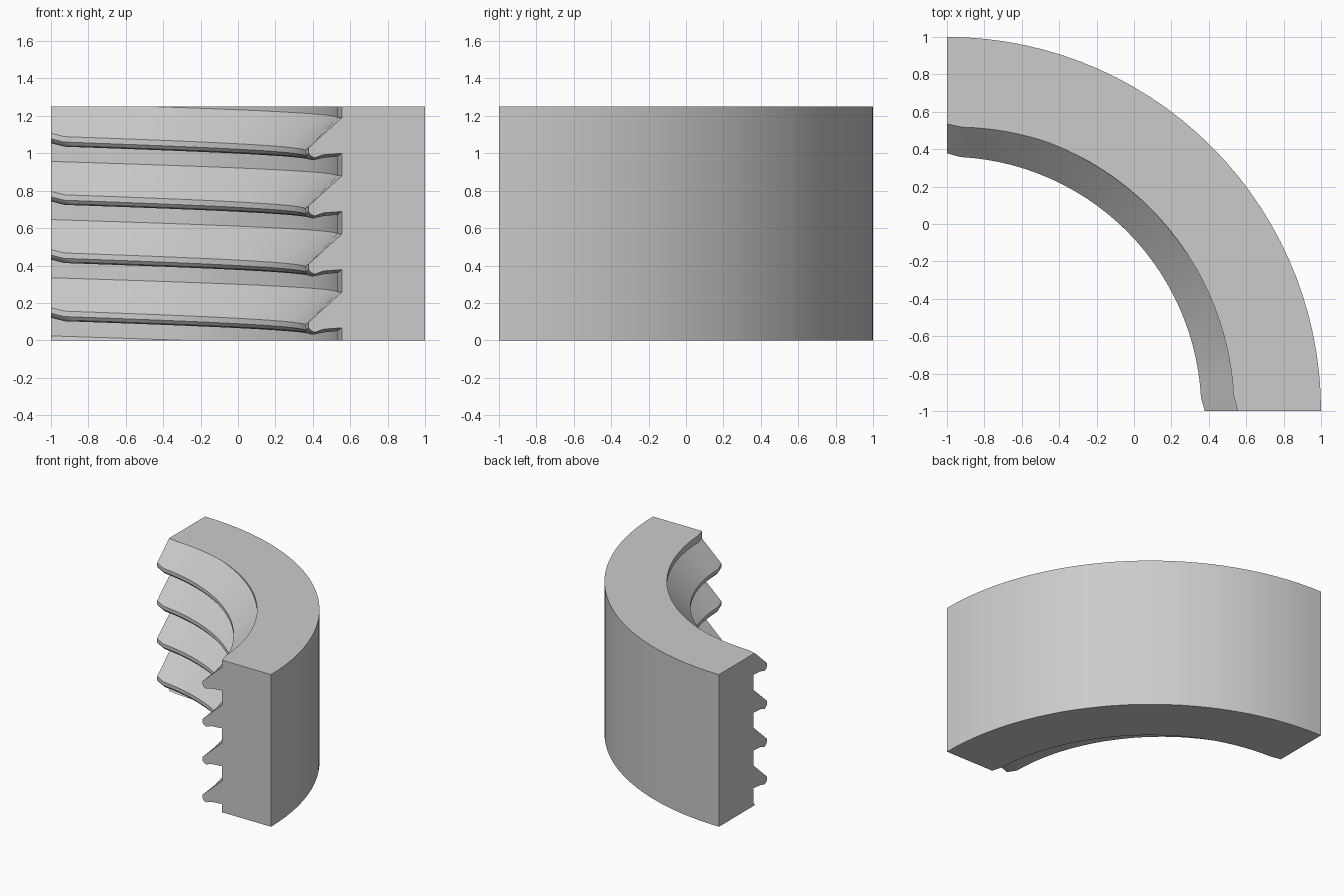
import bpy
import bmesh
import math
from mathutils import Vector

cube = bpy.data.objects.get("Cube")
if cube:
    bpy.data.objects.remove(cube)

HEIGHT, OUTER, PITCH = 1.25, 2.0, 0.311
STEPS = 30

# One tooth as (radius, height), bottom to top: full form, and relieved form at the ends
FULL = [(1.535, 0.98), (1.46, 0.973), (1.40, 0.96), (1.375, 0.967),
        (1.36, 0.985), (1.36, 1.014), (1.535, 1.19)]
RELIEVED = [(1.555, 1.0), (1.46, 0.993), (1.41, 0.976), (1.39, 0.985),
            (1.378, 1.0), (1.378, 1.03), (1.555, 1.19)]


def section(step):
    """Closed cross-section of the threaded ring at one sweep step."""
    angle = math.pi / 2 * step / STEPS
    tooth = RELIEVED if step in (0, STEPS) else FULL
    rise = PITCH * angle / (2 * math.pi)
    points = [(r, z + k * PITCH + rise) for k in range(-5, 3) for r, z in tooth]
    points += [(OUTER, points[-1][1]), (OUTER, points[0][1])]
    return [Vector((r * math.cos(angle) - 1, r * math.sin(angle) - 1, z))
            for r, z in points]


# Sweep the section along a quarter turn
bm = bmesh.new()
rings = [[bm.verts.new(p) for p in section(s)] for s in range(STEPS + 1)]
for a, b in zip(rings, rings[1:]):
    for i in range(len(a)):
        j = (i + 1) % len(a)
        bm.faces.new((a[i], a[j], b[j], b[i]))
bm.faces.new(rings[0])
bm.faces.new(rings[-1][::-1])
bmesh.ops.recalc_face_normals(bm, faces=bm.faces[:])

# Trim flat at the bottom and the top
for z, direction in ((0, -1), (HEIGHT, 1)):
    bmesh.ops.bisect_plane(bm, geom=bm.verts[:] + bm.edges[:] + bm.faces[:],
                           plane_co=(0, 0, z), plane_no=(0, 0, direction),
                           clear_outer=True)
    rim = [e for e in bm.edges if e.is_boundary]
    bmesh.ops.holes_fill(bm, edges=rim, sides=0)
bmesh.ops.recalc_face_normals(bm, faces=bm.faces[:])

mesh = bpy.data.meshes.new("threaded_nut_quarter")
bm.to_mesh(mesh)
bm.free()
nut = bpy.data.objects.new("threaded_nut_quarter", mesh)
bpy.context.collection.objects.link(nut)

# Plain grey finish
grey = bpy.data.materials.new("light_grey")
grey.use_nodes = True
colour = (0.6, 0.6, 0.6, 1)
grey.diffuse_color = colour
grey.node_tree.nodes["Principled BSDF"].inputs["Base Color"].default_value = colour
mesh.materials.append(grey)

bpy.ops.object.select_all(action="DESELECT")
nut.select_set(True)
bpy.context.view_layer.objects.active = nut
bpy.ops.object.shade_smooth_by_angle(angle=math.radians(30))
